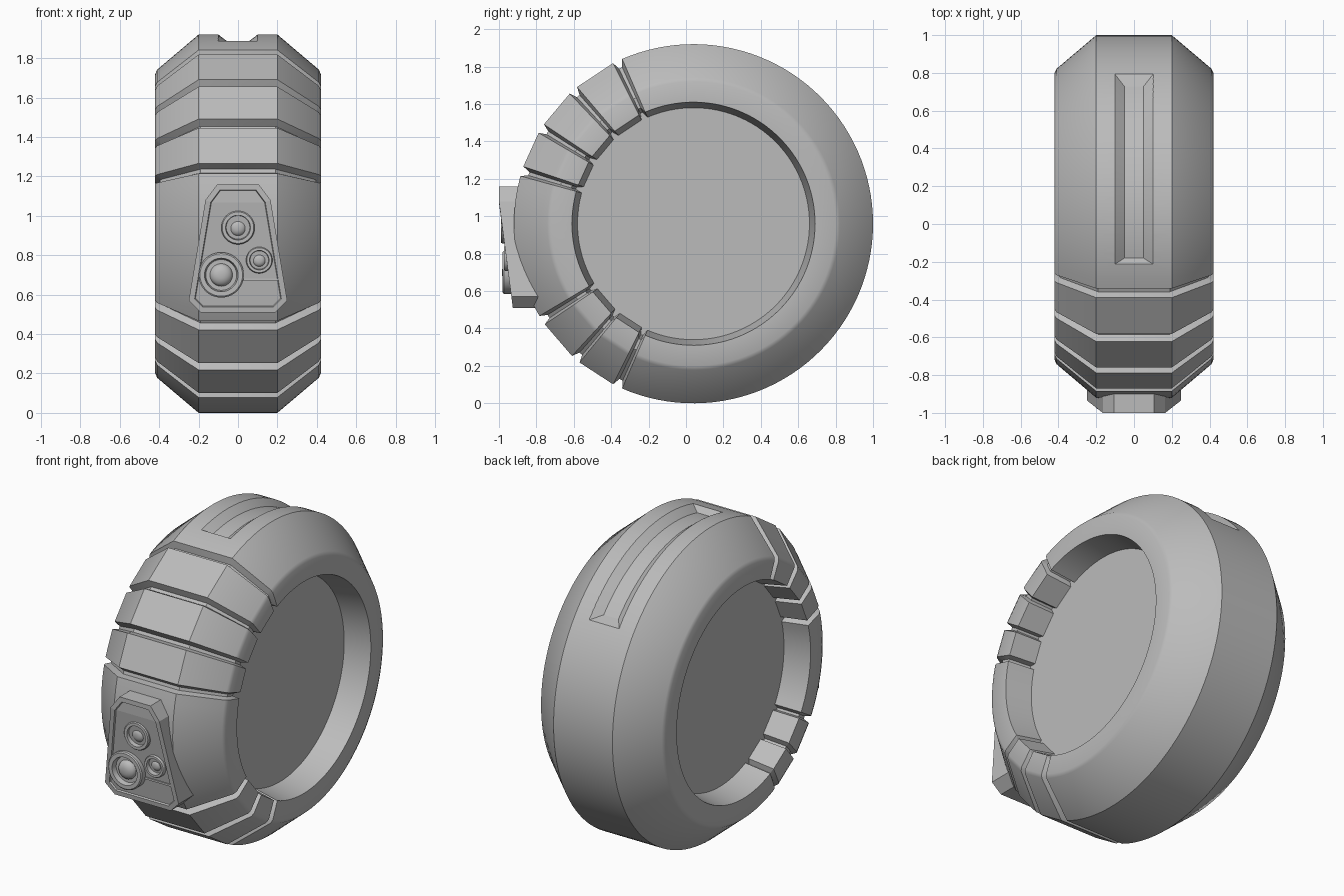
import bpy, bmesh
from math import radians, sin, cos, pi

cube = bpy.data.objects.get("Cube")
if cube:
    bpy.data.objects.remove(cube, do_unlink=True)

CY, CZ = 0.04, 0.96          # wheel axis

grey = bpy.data.materials.new("plain_grey")
grey.use_nodes = True
grey.diffuse_color = (0.5, 0.5, 0.5, 1)
bsdf = next(n for n in grey.node_tree.nodes if n.type == 'BSDF_PRINCIPLED')
bsdf.inputs["Base Color"].default_value = (0.5, 0.5, 0.5, 1)


def finish(name, bm):
    bmesh.ops.recalc_face_normals(bm, faces=bm.faces)
    mesh = bpy.data.meshes.new(name)
    bm.to_mesh(mesh)
    bm.free()
    mesh.materials.append(grey)
    obj = bpy.data.objects.new(name, mesh)
    bpy.context.collection.objects.link(obj)
    return obj


def activate(obj):
    bpy.ops.object.select_all(action='DESELECT')
    obj.select_set(True)
    bpy.context.view_layer.objects.active = obj


def smooth(obj, angle=30):
    activate(obj)
    bpy.ops.object.shade_smooth_by_angle(angle=radians(angle))


def polar(x, r, deg):
    """Point around the wheel axis; 0 degrees is the front, 90 the top."""
    t = radians(deg)
    return (x, CY - r * cos(t), CZ + r * sin(t))


def bridge(bm, a, b, wrap):
    n = len(a)
    for i in range(n if wrap else n - 1):
        j = (i + 1) % n
        bm.faces.new((a[i], a[j], b[j], b[i]))


# Wheel body: half profiles (x, radius) of the full section and a groove
full = [(0.26, 0.62), (0.42, 0.65), (0.42, 0.76), (0.41, 0.782), (0.2, 0.96)]
groove = [(0.26, 0.655), (0.395, 0.68), (0.395, 0.74), (0.385, 0.752), (0.19, 0.92)]


def section(half):
    return half + [(-x, r) for x, r in reversed(half)]


stations = []
for g in (-65, -49, -32.5, 17, 32, 48, 65):
    stations += [(g - 1.6, full), (g - 0.7, groove), (g + 0.5, groove), (g + 1.6, full)]
stations += [(-30.9 + 46.3 * i / 12, full) for i in range(1, 12)]
stations += [(66.6 + 226.8 * i / 76, full) for i in range(1, 76)]
stations.sort(key=lambda s: s[0])

bm = bmesh.new()
rings = [[bm.verts.new(polar(x, r, a)) for x, r in section(half)] for a, half in stations]
for a, b in zip(rings, rings[1:] + rings[:1]):
    bridge(bm, a, b, False)
bm.faces.new([r[0] for r in rings])       # recessed side discs
bm.faces.new([r[-1] for r in rings])
body = finish("wheel_body", bm)

# Tapered slot along the top of the tread
bm = bmesh.new()
rings = []
steps = 28
for i in range(steps + 1):
    f = i / steps
    low, high = 76.2 + 62 * f, 73.4 + 71.5 * f
    pts = [(-0.05, 0.922, low), (0.05, 0.922, low), (0.152, 1.0, high), (-0.152, 1.0, high)]
    rings.append([bm.verts.new(polar(*p)) for p in pts])
for a, b in zip(rings, rings[1:]):
    bridge(bm, a, b, True)
bm.faces.new(rings[0])
bm.faces.new(rings[-1])
cutter = finish("slot_cutter", bm)
cutter.hide_render = True
mod = body.modifiers.new("slot", 'BOOLEAN')
mod.operation = 'DIFFERENCE'
mod.solver = 'EXACT'
mod.object = cutter
activate(body)
bpy.ops.object.modifier_apply(modifier=mod.name)
bpy.data.objects.remove(cutter, do_unlink=True)
smooth(body)


# Sensor housing: tapered block with a sloping, recessed front
def front_y(z):
    return -1 + max(0, 1.08 - z) * 0.13


half = [(0.105, 1.16), (0.165, 1.08), (0.25, 0.57), (0.19, 0.51)]
outline = half + [(-x, z) for x, z in reversed(half)]
bm = bmesh.new()
front = [bm.verts.new((x, front_y(z), z)) for x, z in outline]
back = [bm.verts.new((x, -0.72, z)) for x, z in outline]
bridge(bm, front, back, True)
bm.faces.new(back)
panel = [bm.faces.new((front[0], front[1], front[6], front[7])), bm.faces.new(front[1:7])]
bmesh.ops.recalc_face_normals(bm, faces=bm.faces)
bmesh.ops.inset_region(bm, faces=panel, thickness=0.028, use_even_offset=True)
bmesh.ops.inset_region(bm, faces=panel, thickness=0.004, depth=-0.01, use_even_offset=True)
finish("sensor_housing", bm)


# Lenses: lathed bezel, recess and domed centre
def lens(name, x, z, radius, y):
    prof = [(1, 0.09), (1, 0.006), (0.94, 0), (0.74, 0), (0.68, 0.03), (0.5, 0.03)]
    prof += [(0.5 * cos(k * pi / 10), 0.03 - 0.3 * radius * sin(k * pi / 10)) for k in range(1, 5)]
    lens_bm = bmesh.new()
    n = 40
    loops = [[lens_bm.verts.new((x + radius * r * cos(2 * pi * i / n), y + d,
                                 z + radius * r * sin(2 * pi * i / n))) for i in range(n)]
             for r, d in prof]
    for a, b in zip(loops, loops[1:]):
        bridge(lens_bm, a, b, True)
    lens_bm.faces.new(loops[0])
    lens_bm.faces.new(loops[-1])
    smooth(finish(name, lens_bm))


lens("large_lens", -0.085, 0.70, 0.115, -0.98)
lens("upper_lens", 0.0, 0.94, 0.085, -0.99)
lens("small_lens", 0.108, 0.775, 0.067, -0.972)

# Thin ledge beside the large lens
bm = bmesh.new()
bmesh.ops.create_cube(bm, size=1)
for v in bm.verts:
    v.co = (0.115 + v.co.x * 0.18, -0.935 + v.co.y * 0.02, 0.675 + v.co.z * 0.012)
finish("panel_ledge", bm)
